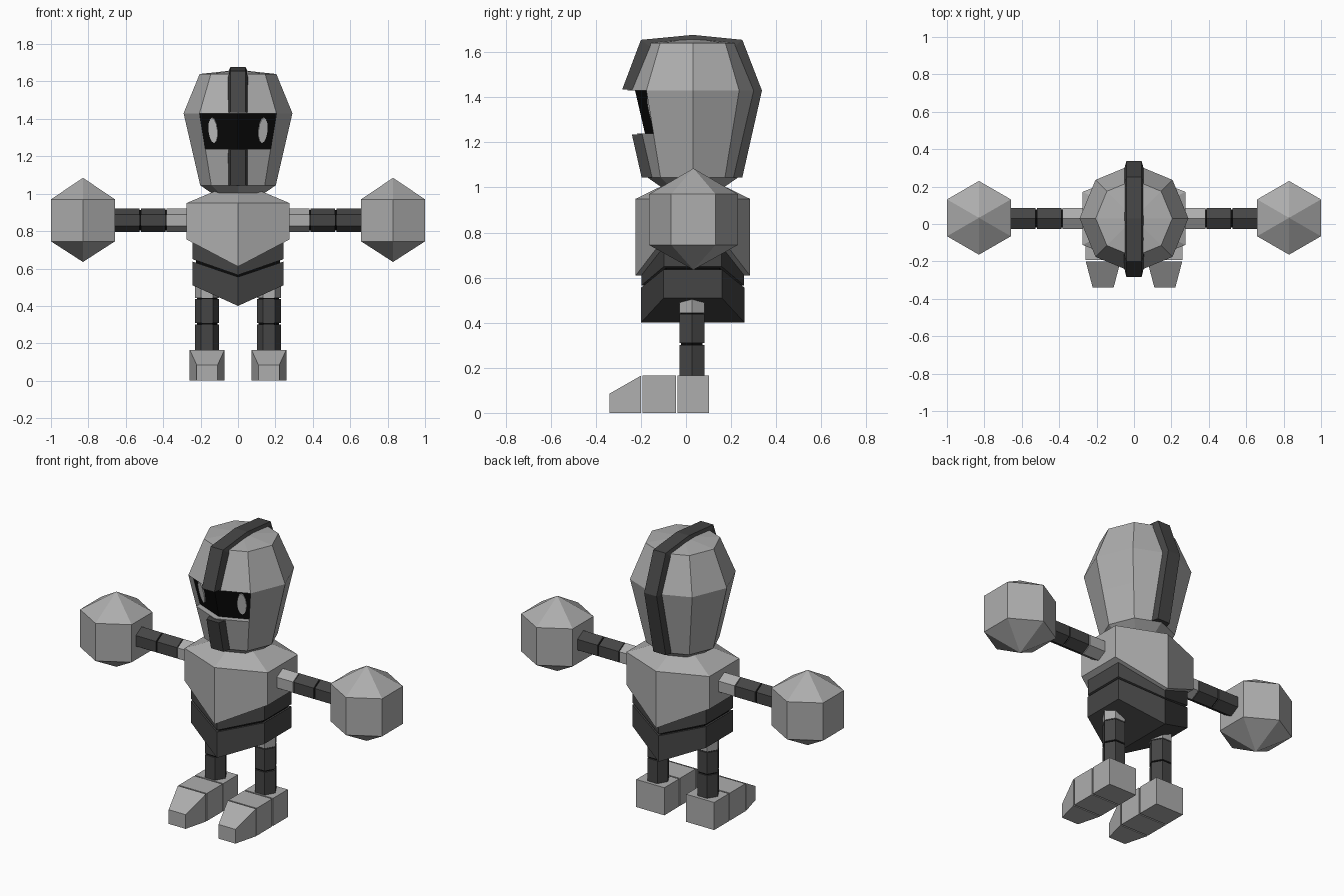
import bpy, bmesh
from math import sin, cos, pi, radians
from mathutils import Matrix

if "Cube" in bpy.data.objects:
    bpy.data.objects.remove(bpy.data.objects["Cube"])

CY = 0.03  # depth centre of the body


def material(name, v):
    m = bpy.data.materials.new(name)
    m.diffuse_color = (v, v, v, 1)
    m.use_nodes = True
    m.node_tree.nodes["Principled BSDF"].inputs["Base Color"].default_value = m.diffuse_color
    return m


GREY = material("mid_grey", 0.42)
DARK = material("dark_grey", 0.06)
BLACK = material("black", 0.003)


def to_object(name, bm, *mats):
    bmesh.ops.recalc_face_normals(bm, faces=bm.faces)
    me = bpy.data.meshes.new(name)
    bm.to_mesh(me)
    bm.free()
    for m in mats:
        me.materials.append(m)
    ob = bpy.data.objects.new(name, me)
    bpy.context.collection.objects.link(ob)
    return ob


def loft_bm(rings):
    """Skin a list of point rings; single-point rings become tips."""
    bm = bmesh.new()
    loops = [[bm.verts.new(p) for p in r] for r in rings]
    for a, b in zip(loops, loops[1:]):
        n = max(len(a), len(b))
        for i in range(n):
            j = (i + 1) % n
            if len(a) == 1:
                bm.faces.new((a[0], b[i], b[j]))
            elif len(b) == 1:
                bm.faces.new((a[i], a[j], b[0]))
            else:
                bm.faces.new((a[i], a[j], b[j], b[i]))
    for r in (loops[0], loops[-1]):  # caps folded along the middle
        if len(r) > 1:
            h = len(r) // 2
            bm.faces.new(r[:h + 1])
            bm.faces.new(r[h:] + r[:1])
    return bm


def loft(name, rings, mat=GREY):
    return to_object(name, loft_bm(rings), mat)


def ring(n, r, cx, cy, z, start=-pi / 2):
    return [(cx + r * cos(start + 2 * pi * i / n),
             cy + r * sin(start + 2 * pi * i / n), z) for i in range(n)]


def hexagon(x, y, z_mid, z_side):
    """Body plan with a front and back ridge, bent in height at x = 0."""
    return [(0, CY - y, z_mid), (x, CY - y * .56, z_side), (x, CY + y * .56, z_side),
            (0, CY + y, z_mid), (-x, CY + y * .56, z_side), (-x, CY - y * .56, z_side)]


# Torso, waist and pelvis
loft("torso", [hexagon(.275, .253, .61, .755), hexagon(.275, .253, .95, .95),
               hexagon(.12, .12, 1.015, 1.015)])
loft("waist", [hexagon(.243, .228, .565, .65), hexagon(.243, .228, .68, .80)], DARK)
loft("pelvis", [hexagon(.243, .23, .40, .51), hexagon(.243, .23, .555, .637)], DARK)
loft("waist_core", [hexagon(.225, .21, .50, .59), hexagon(.225, .21, .62, .70)], BLACK)

# Head: octagonal shell with the two front faces pushed in as a visor
bm = loft_bm([ring(8, .13, 0, CY, .995), ring(8, .202, 0, CY, 1.045),
              ring(8, .247, 0, CY, 1.24), ring(8, .291, 0, CY, 1.43),
              ring(8, .205, 0, CY, 1.64), [(0, CY, 1.662)]])
visor = []
for f in bm.faces:
    c = f.calc_center_median()
    if 1.25 < c.z < 1.42 and c.y < CY - .2:
        visor.append(f)
new = bmesh.ops.extrude_face_region(bm, geom=visor)["geom"]
bmesh.ops.translate(bm, vec=(0, .035, 0),
                    verts=[g for g in new if isinstance(g, bmesh.types.BMVert)])
bmesh.ops.delete(bm, geom=[f for f in visor if f.is_valid], context='FACES')
for f in new:
    if isinstance(f, bmesh.types.BMFace):
        f.material_index = 1
to_object("head", bm, GREY, BLACK)


# Crest strips over the head and down the chin: outer and inner side profile
def strip(name, outer, inner, w=.041, v=.058):
    loft(name, [[(-w, o[0], o[1]), (w, o[0], o[1]), (v, i[0], i[1]), (-v, i[0], i[1])]
                for o, i in zip(outer, inner)], DARK)


strip("head_crest",
      [(-.283, 1.435), (-.2, 1.655), (.03, 1.677), (.25, 1.655), (.337, 1.43), (.25, 1.045)],
      [(-.21, 1.435), (-.14, 1.61), (.03, 1.64), (.2, 1.61), (.27, 1.43), (.18, 1.045)])
strip("chin_crest", [(-.24, 1.235), (-.197, 1.045)], [(-.17, 1.235), (-.12, 1.045)])

for s, side in ((-1, "left"), (1, "right")):
    # Eye: flat oval lying on the visor
    bm = bmesh.new()
    bmesh.ops.create_cone(bm, cap_ends=True, segments=12, radius1=1, radius2=1, depth=1)
    m = (Matrix.Translation((s * .132, -.151, 1.34)) @ Matrix.Rotation(s * radians(22.5), 4, 'Z')
         @ Matrix.Rotation(radians(13), 4, 'X') @ Matrix.Rotation(pi / 2, 4, 'X')
         @ Matrix.Diagonal((.026, .07, .012, 1)))
    bmesh.ops.transform(bm, matrix=m, verts=bm.verts)
    to_object(side + "_eye", bm)

    # Arm segments along x
    def arm(name, x0, x1, r, mat=GREY):
        loft(side + name, [[(s * x, y, z) for y, z, _ in ring(6, r, CY, .858, pi / 2)]
                           for x in (x0, x1)], mat)
    arm("_shoulder", .22, .382, .064)
    arm("_upper_arm", .387, .518, .064, DARK)
    arm("_forearm", .526, .70, .064, DARK)
    arm("_arm_core", .36, .54, .055, BLACK)

    # Hand: hexagonal drum with pointed ends
    hx = s * .829
    loft(side + "_hand", [[(hx, .033, .635)], ring(6, .197, hx, .033, .745),
                          ring(6, .197, hx, .033, .97), [(hx, .033, 1.085)]])

    # Leg segments along z
    lx = s * .165

    def leg(name, z0, z1, r, mat=GREY):
        loft(side + name, [ring(6, r, lx, .026, z, 0) for z in (z0, z1)], mat)
    leg("_hip", .443, .505, .064)
    leg("_thigh", .309, .438, .064, DARK)
    leg("_shin", .15, .301, .064, DARK)
    leg("_leg_core", .28, .46, .055, BLACK)

    # Foot blocks: heel, middle and tapered toe
    def block(name, y0, w0, h0, y1, w1, h1):
        loft(side + name, [[(lx - w, y, 0), (lx + w, y, 0), (lx + w, y, h), (lx - w, y, h)]
                           for y, w, h in ((y0, w0, h0), (y1, w1, h1))])
    block("_heel", -.037, .093, .165, .102, .093, .165)
    block("_midfoot", -.192, .093, .165, -.045, .093, .165)
    block("_toe", -.34, .056, .085, -.2, .093, .165)
